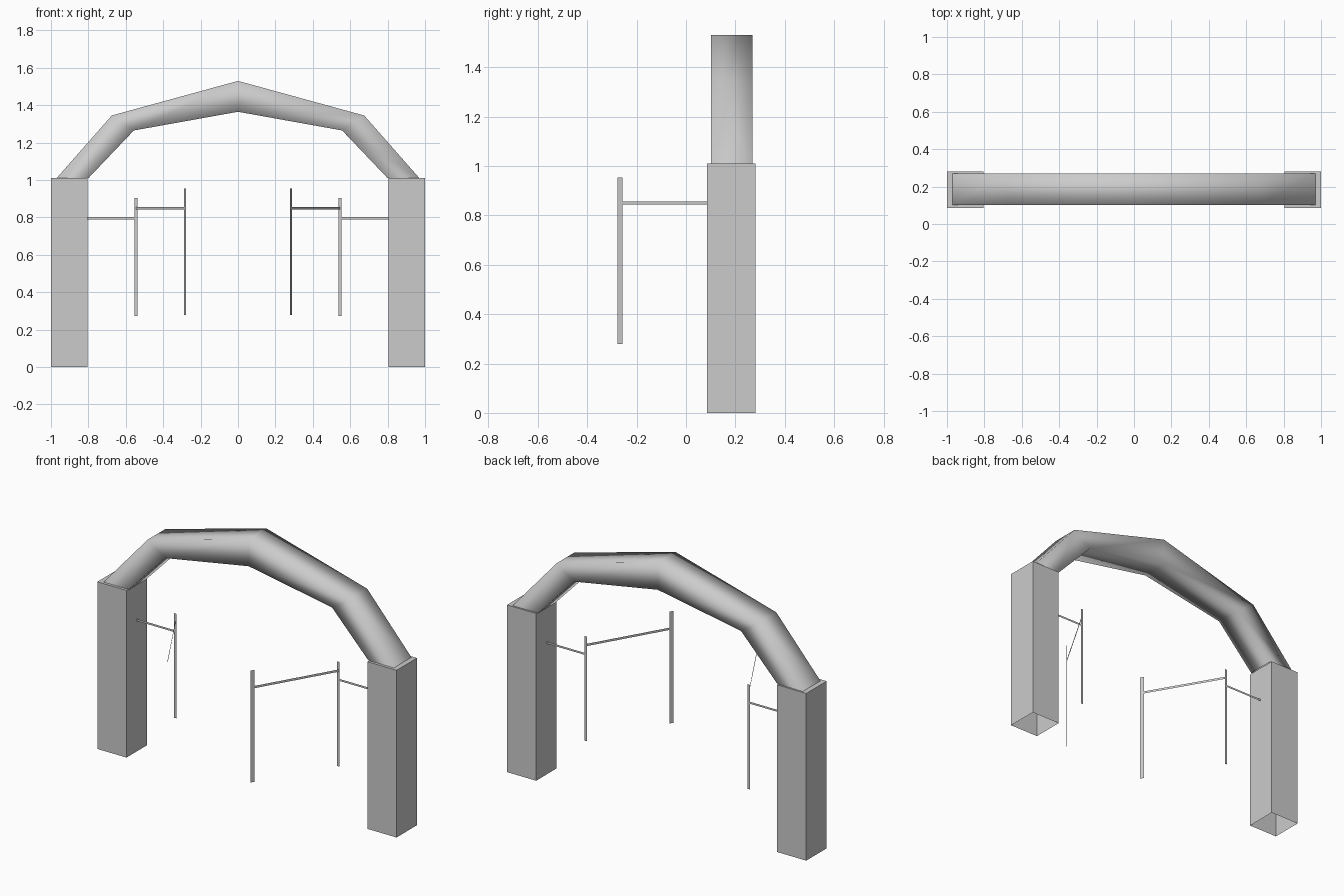
import bpy
import bmesh
from mathutils import Vector

cube = bpy.data.objects.get("Cube")
if cube:
    bpy.data.objects.remove(cube, do_unlink=True)

grey = bpy.data.materials.new("plain_grey")
grey.use_nodes = True
GREY = (0.6, 0.6, 0.6, 1)
grey.diffuse_color = GREY
grey.node_tree.nodes["Principled BSDF"].inputs["Base Color"].default_value = GREY


def finish(name, bm):
    """Turn a bmesh into a named grey object."""
    mesh = bpy.data.meshes.new(name)
    bm.to_mesh(mesh)
    bm.free()
    mesh.materials.append(grey)
    obj = bpy.data.objects.new(name, mesh)
    bpy.context.scene.collection.objects.link(obj)
    return obj


def sheet(name, start, end, low, high):
    """Thin upright strip between two plan points."""
    bm = bmesh.new()
    corners = [(*start, low), (*end, low), (*end, high), (*start, high)]
    bm.faces.new([bm.verts.new(c) for c in corners])
    return finish(name, bm)


def pillar(name, side):
    """Hollow square column with an open foot."""
    bm = bmesh.new()
    bmesh.ops.create_cube(bm, size=1)
    for v in bm.verts:
        v.co = Vector((v.co.x * 0.195 + side * 0.9025, v.co.y * 0.195 + 0.183, (v.co.z + 0.5) * 1.01))
    foot = [f for f in bm.faces if f.normal.z < -0.5]
    bmesh.ops.delete(bm, geom=foot, context='FACES_ONLY')
    return finish(name, bm)


def arch(outer, inner, front, back):
    """Square tube bridging the pillars, swept through matching profile points."""
    bm = bmesh.new()
    rings = []
    for (ox, oz), (ix, iz) in zip(outer, inner):
        ring = [(ox, front, oz), (ox, back, oz), (ix, back, iz), (ix, front, iz)]
        rings.append([bm.verts.new(c) for c in ring])
    for a, b in zip(rings, rings[1:]):
        for i in range(4):
            j = (i + 1) % 4
            bm.faces.new((a[i], a[j], b[j], b[i]))
    bmesh.ops.recalc_face_normals(bm, faces=bm.faces[:])
    for f in bm.faces:
        f.smooth = True
    return finish("arch", bm)


# Arch over the gateway
arch([(-0.97, 1.01), (-0.675, 1.345), (0, 1.53), (0.675, 1.345), (0.97, 1.01)],
     [(-0.80, 1.01), (-0.557, 1.265), (0, 1.365), (0.557, 1.265), (0.80, 1.01)],
     0.102, 0.27)

# Pillars and opened gates on both sides
for label, s in (("left", 1), ("right", -1)):
    pillar(label + "_pillar", s)
    hinge = Vector((s * 0.545, 0.18))
    tip = Vector((s * 0.284, -0.268))
    along = (tip - hinge).normalized() * 0.012
    sheet(label + "_hinge_post", hinge - Vector((0.008, 0)), hinge + Vector((0.008, 0)), 0.272, 0.904)
    sheet(label + "_gate_post", tip - along, tip + along, 0.278, 0.954)
    sheet(label + "_gate_rail", hinge, tip, 0.843, 0.857)
    sheet(label + "_pillar_rail", hinge, (s * 0.805, 0.18), 0.79, 0.802)
